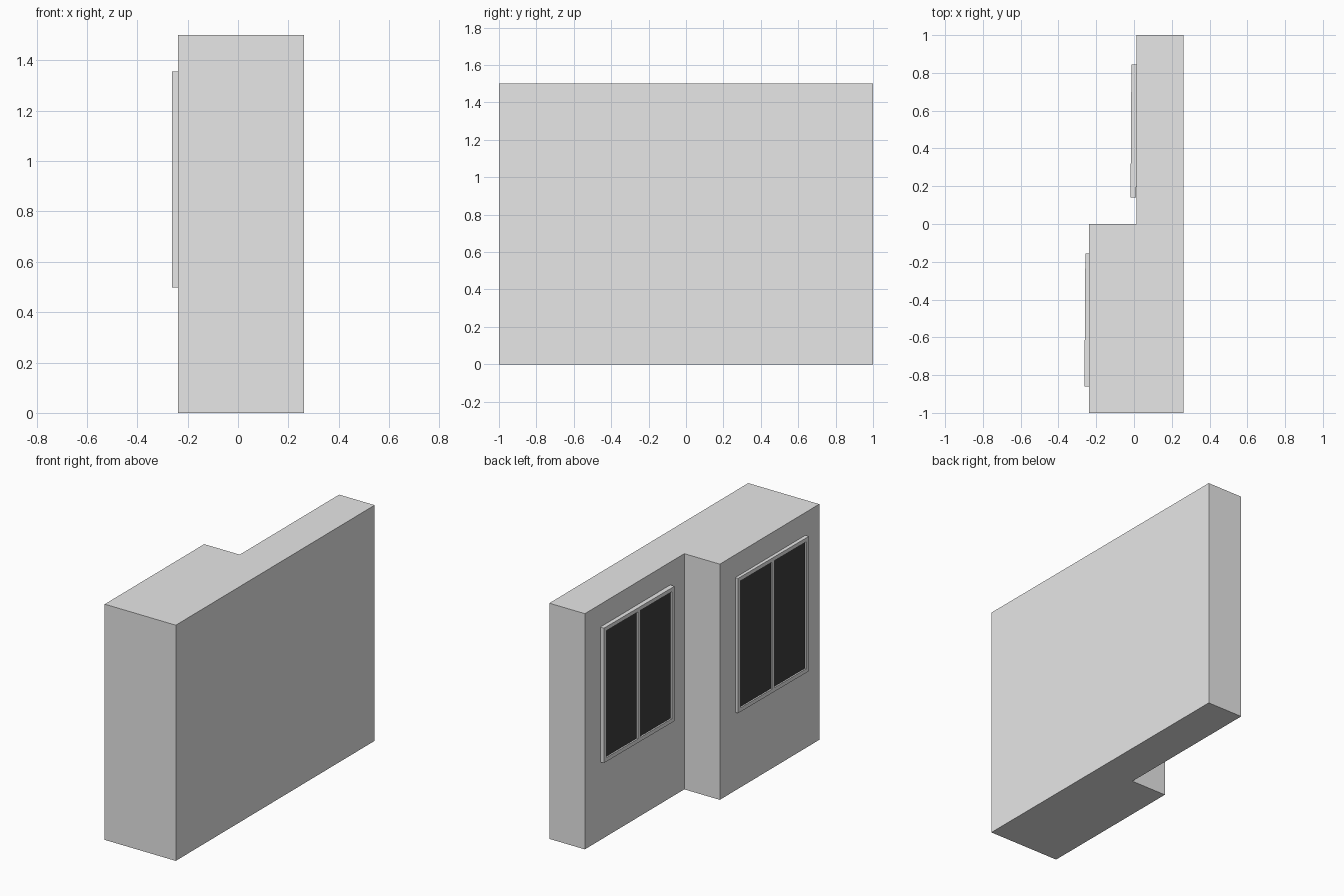
import bpy
import bmesh
from mathutils import Matrix, Vector

cube = bpy.data.objects.get("Cube")
if cube:
    bpy.data.objects.remove(cube, do_unlink=True)


def make_material(name, value):
    mat = bpy.data.materials.new(name)
    mat.use_nodes = True
    color = (value, value, value, 1)
    mat.diffuse_color = color
    mat.node_tree.nodes["Principled BSDF"].inputs["Base Color"].default_value = color
    return mat


def add_box(bm, low, high):
    low, high = Vector(low), Vector(high)
    size = Matrix.Diagonal((high - low).to_4d())
    size[3][3] = 1
    bmesh.ops.create_cube(bm, size=1, matrix=Matrix.Translation((low + high) / 2) @ size)


def finish(bm, name, mat):
    bmesh.ops.recalc_face_normals(bm, faces=bm.faces[:])
    mesh = bpy.data.meshes.new(name)
    bm.to_mesh(mesh)
    bm.free()
    mesh.materials.append(mat)
    obj = bpy.data.objects.new(name, mesh)
    bpy.context.collection.objects.link(obj)
    return obj


grey = make_material("plain grey", 0.8)
dark = make_material("dark glass", 0.05)

# Stepped wall: L-shaped plan extruded upwards
FRONT_FACE, BACK_FACE, REAR, HEIGHT = -0.238, 0.012, 0.262, 1.5
plan = [(FRONT_FACE, -1), (REAR, -1), (REAR, 1), (BACK_FACE, 1), (BACK_FACE, 0), (FRONT_FACE, 0)]
bm = bmesh.new()
base = bm.faces.new([bm.verts.new((x, y, 0)) for x, y in plan])
top = bmesh.ops.extrude_face_region(bm, geom=[base])["geom"]
bmesh.ops.translate(bm, vec=(0, 0, HEIGHT), verts=[v for v in top if isinstance(v, bmesh.types.BMVert)])
finish(bm, "stepped_wall", grey)

# Two-pane windows on the stepped side, turned very slightly
HALF_W, LOW, HIGH, BAR = 0.352, 0.497, 1.355, 0.025
DEPTH, RECESS, TURN = 0.03, 0.01, -0.007


def add_window(label, x, y):
    # Frame: jambs, centre mullion, sill and head rail
    frame = bmesh.new()
    inner = HALF_W - BAR
    for side in (-1, 1):
        edges = sorted((side * HALF_W, side * inner))
        add_box(frame, (0, edges[0], LOW), (DEPTH, edges[1], HIGH))
    for z in (LOW, HIGH - BAR):
        add_box(frame, (0, -inner, z), (DEPTH, inner, z + BAR))
    add_box(frame, (0, -BAR / 2, LOW + BAR), (DEPTH, BAR / 2, HIGH - BAR))
    parts = [finish(frame, label + "_window_frame", grey)]
    # Glass panes set back in the frame
    for side, name in ((-1, "front"), (1, "back")):
        pane = bmesh.new()
        edges = sorted((side * BAR / 2, side * inner))
        add_box(pane, (RECESS, edges[0], LOW + BAR), (RECESS + 0.008, edges[1], HIGH - BAR))
        parts.append(finish(pane, f"{label}_window_{name}_pane", dark))
    for part in parts:
        part.location = (x, y, 0)
        part.rotation_euler.z = TURN


add_window("front", -0.26, -0.508)
add_window("back", -0.016, 0.493)
